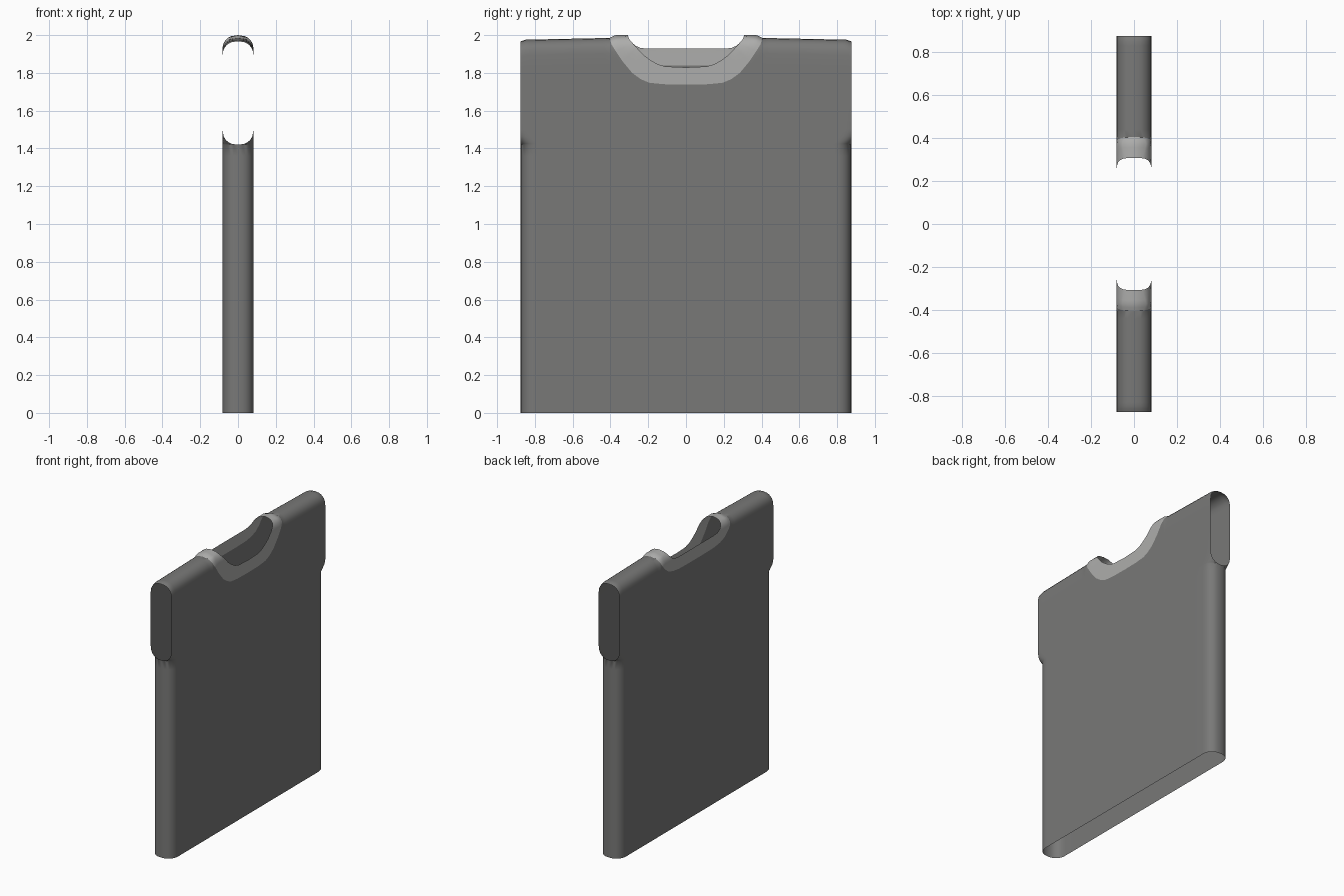
import bpy, bmesh

if "Cube" in bpy.data.objects:
    bpy.data.objects.remove(bpy.data.objects["Cube"])

HALF = 0.082      # half thickness of the garment
WIDE = 0.875      # half width
ARM = 1.42        # bottom of the sleeve opening
ROUND = 0.08      # depth over which the edges curve


def material(name, v):
    m = bpy.data.materials.new(name)
    m.diffuse_color = (v, v, v * 0.98, 1)
    m.use_nodes = True
    m.node_tree.nodes["Principled BSDF"].inputs["Base Color"].default_value = m.diffuse_color
    return m


shirt_grey = material("shirt grey", 0.19)
collar_grey = material("collar light grey", 0.42)


def top(y):
    """Height of the shoulder line, a little higher under the collar."""
    if y > 0.405:
        return 1.985 - 0.01 * (y - 0.405) / 0.47 - 0.008 * max(0, (y - 0.85) / 0.025)
    return 1.985 + 0.015 * min(1, (0.405 - y) / 0.03)


def curve(d):
    t = 1 - min(1, max(0, d) / ROUND)
    return max(0, 1 - t ** 2.3) ** (1 / 2.3)


def depth(y, z):
    """Half thickness: closes at the sides below the arm and at the shoulders."""
    side = WIDE - y + max(0, z - ARM)
    return HALF * curve(side) * curve(top(y) - z)


# Neckline points (y, z) from shoulder to centre, for front (+x) and back (-x)
outer = {
    1: [(.405, 1.985), (.403, 1.978), (.40, 1.968), (.394, 1.95), (.372, 1.915), (.335, 1.86),
        (.285, 1.80), (.24, 1.767), (.195, 1.748), (.12, 1.74), (0, 1.738)],
    -1: [(.405, 1.985), (.403, 1.978), (.40, 1.968), (.394, 1.95), (.38, 1.925), (.36, 1.90),
         (.32, 1.868), (.27, 1.85), (.2, 1.84), (.1, 1.838), (0, 1.838)]}
inner = {
    1: [(.308, 2.0), (.306, 1.994), (.303, 1.985), (.296, 1.972), (.28, 1.955), (.262, 1.935),
        (.225, 1.895), (.185, 1.866), (.15, 1.846), (.11, 1.834), (0, 1.829)],
    -1: [(.308, 2.0), (.306, 1.994), (.303, 1.985), (.296, 1.972), (.286, 1.96), (.268, 1.944),
         (.24, 1.932), (.2, 1.928), (.15, 1.928), (.08, 1.928), (0, 1.928)]}


def build(name, grids, mat):
    """Skin each (sign, grid of y,z columns), weld, mirror to the other side."""
    bm = bmesh.new()
    for sign, cols in grids:
        vs = [[bm.verts.new((sign * depth(y, z), y, z)) for y, z in c] for c in cols]
        for a, b in zip(vs, vs[1:]):
            for i in range(len(a) - 1):
                quad = [b[i], a[i], a[i + 1], b[i + 1]]
                bm.faces.new(quad if sign > 0 else quad[::-1])
    bmesh.ops.remove_doubles(bm, verts=bm.verts, dist=0.0003)
    me = bpy.data.meshes.new(name)
    bm.to_mesh(me)
    bm.free()
    me.materials.append(mat)
    ob = bpy.data.objects.new(name, me)
    bpy.context.collection.objects.link(ob)
    mod = ob.modifiers.new("mirror", 'MIRROR')
    mod.use_axis = (False, True, False)
    mod.merge_threshold = 0.0003
    bpy.context.view_layer.objects.active = ob
    ob.select_set(True)
    bpy.ops.object.shade_smooth_by_angle(angle=0.7)
    ob.select_set(False)


# Shirt body: columns from the side seam to the centre, open at hem, arms and neck
low = [0, 0.7, 1.36, 1.42, 1.424, 1.432, 1.445, 1.465, 1.5]
high = [.35, .7, .83, .89, .93, .96, .98, .992, 1]
sides = [.875, .873, .868, .86, .848, .83, .81, .79, .7, .6, .5, .44]
body = []
for s in (1, -1):
    edge = [(y, top(y)) for y in sides] + outer[s]
    body.append((s, [[(y, z) for z in low] + [(y, 1.5 + (t - 1.5) * f) for f in high]
                     for y, t in edge]))
build("shirt_body", body, shirt_grey)

# Collar band: strip between the outer and inner necklines, over the shoulders
collar = []
for s in (1, -1):
    cols = []
    for k, ((y0, z0), (y1, z1)) in enumerate(zip(outer[s], inner[s])):
        pts = [(y0 + (y1 - y0) * i / 6, z0 + (z1 - z0) * i / 6) for i in range(7)]
        cols.append([(y, top(y)) for y, z in pts] if k == 0 else pts)
    collar.append((s, cols))
build("collar_band", collar, collar_grey)
